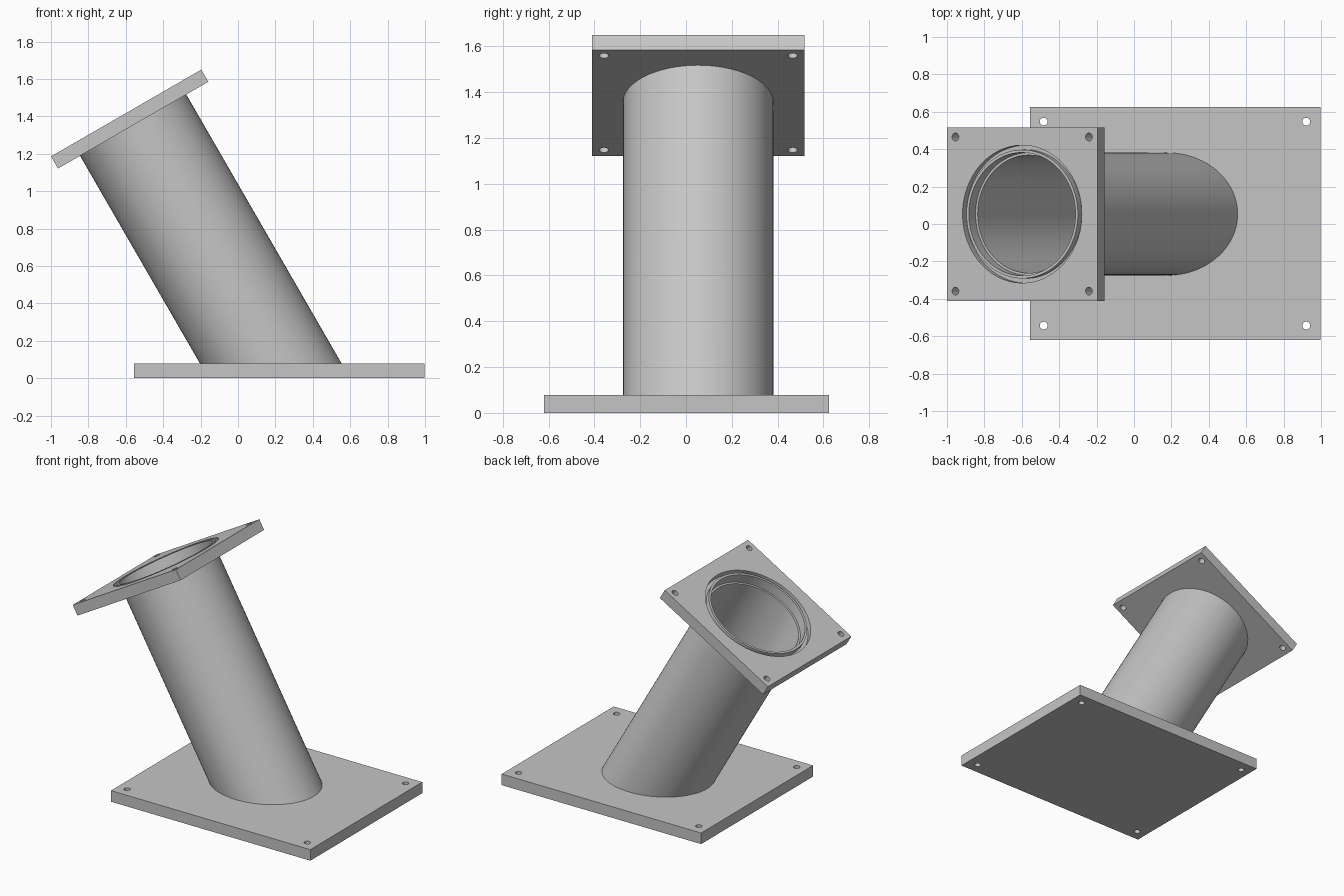
import bpy, bmesh, math
from mathutils import Matrix, Vector

if "Cube" in bpy.data.objects:
    bpy.data.objects.remove(bpy.data.objects["Cube"], do_unlink=True)

# Main dimensions
SEGS = 96
BASE_T = 0.078
FLANGE_T = 0.075
PIPE_R, PIPE_IN = 0.328, 0.315
BORE_R = 0.329
TILT = math.radians(-30)

# Local frame of the tilted flange: origin at the centre of its outer face
FRAME = Matrix.Translation((-0.598, 0.053, 1.418)) @ Matrix.Rotation(TILT, 4, 'Y')

grey = bpy.data.materials.new("light_grey")
grey.use_nodes = True
colour = (0.56, 0.56, 0.56, 1)
grey.diffuse_color = colour
grey.node_tree.nodes["Principled BSDF"].inputs["Base Color"].default_value = colour


def make_object(name, bm, matrix=Matrix()):
    bmesh.ops.recalc_face_normals(bm, faces=bm.faces)
    mesh = bpy.data.meshes.new(name)
    bm.to_mesh(mesh)
    bm.free()
    obj = bpy.data.objects.new(name, mesh)
    bpy.context.collection.objects.link(obj)
    mesh.materials.append(grey)
    mesh.transform(matrix)
    return obj


def activate(obj):
    bpy.ops.object.select_all(action='DESELECT')
    obj.select_set(True)
    bpy.context.view_layer.objects.active = obj


def box(name, size, centre, matrix=Matrix()):
    bm = bmesh.new()
    bmesh.ops.create_cube(bm, size=1)
    bmesh.ops.scale(bm, vec=size, verts=bm.verts)
    bmesh.ops.translate(bm, vec=centre, verts=bm.verts)
    return make_object(name, bm, matrix)


def rod(name, radius, x, y, depth, matrix=Matrix(), segs=24):
    bm = bmesh.new()
    bmesh.ops.create_cone(bm, cap_ends=True, segments=segs, radius1=radius,
                          radius2=radius, depth=depth)
    bmesh.ops.translate(bm, vec=(x, y, 0), verts=bm.verts)
    return make_object(name, bm, matrix)


def tube(name, outer, inner, top, bottom, matrix, floor=None):
    """Closed tube; with floor set, its lower end is mitred to that height."""
    bm = bmesh.new()
    axis = matrix.to_3x3() @ Vector((0, 0, 1))
    back = matrix.inverted()
    loops = []
    for r, z in ((outer, top), (outer, bottom), (inner, bottom), (inner, top)):
        loop = []
        for i in range(SEGS):
            a = math.tau * i / SEGS
            p = Vector((r * math.cos(a), r * math.sin(a), z))
            if floor is not None and z == bottom:
                w = matrix @ p
                p = back @ (w + axis * ((floor - w.z) / axis.z))
            loop.append(bm.verts.new(p))
        loops.append(loop)
    for k in range(4):
        a, b = loops[k], loops[(k + 1) % 4]
        for i in range(SEGS):
            j = (i + 1) % SEGS
            bm.faces.new((a[i], a[j], b[j], b[i]))
    return make_object(name, bm, matrix)


def cut(obj, cutters):
    activate(obj)
    for cutter in cutters:
        cutter.hide_render = True
        mod = obj.modifiers.new("cut", 'BOOLEAN')
        mod.operation, mod.solver, mod.object = 'DIFFERENCE', 'EXACT', cutter
        bpy.ops.object.modifier_apply(modifier=mod.name)
        bpy.data.objects.remove(cutter, do_unlink=True)


def corner_holes(radius, cx, cy, dx, dy, matrix=Matrix()):
    return [rod("hole_cutter", radius, cx + sx * dx, cy + sy * dy, 0.4, matrix)
            for sx in (-1, 1) for sy in (-1, 1)]


# Base plate with four corner holes
base = box("base_plate", (1.553, 1.245, BASE_T), (0.2215, 0.002, BASE_T / 2))
cut(base, corner_holes(0.021, 0.219, 0.002, 0.702, 0.545))

# Tilted flange with corner holes, a bore and a seal groove
flange = box("top_flange", (0.928, 0.928, FLANGE_T), (0, 0, -FLANGE_T / 2), FRAME)
cut(flange, corner_holes(0.021, 0, 0, 0.412, 0.412, FRAME)
    + [rod("bore_cutter", BORE_R, 0, 0, 0.4, FRAME, SEGS),
       tube("groove_cutter", 0.368, 0.344, 0.05, -0.04, FRAME)])

# Slanted pipe mitred onto the base plate
pipe = tube("slanted_pipe", PIPE_R, PIPE_IN, -0.07, -1, FRAME, floor=BASE_T - 0.004)

for part in (base, flange, pipe):
    activate(part)
    bpy.ops.object.shade_smooth_by_angle(angle=math.radians(30))
